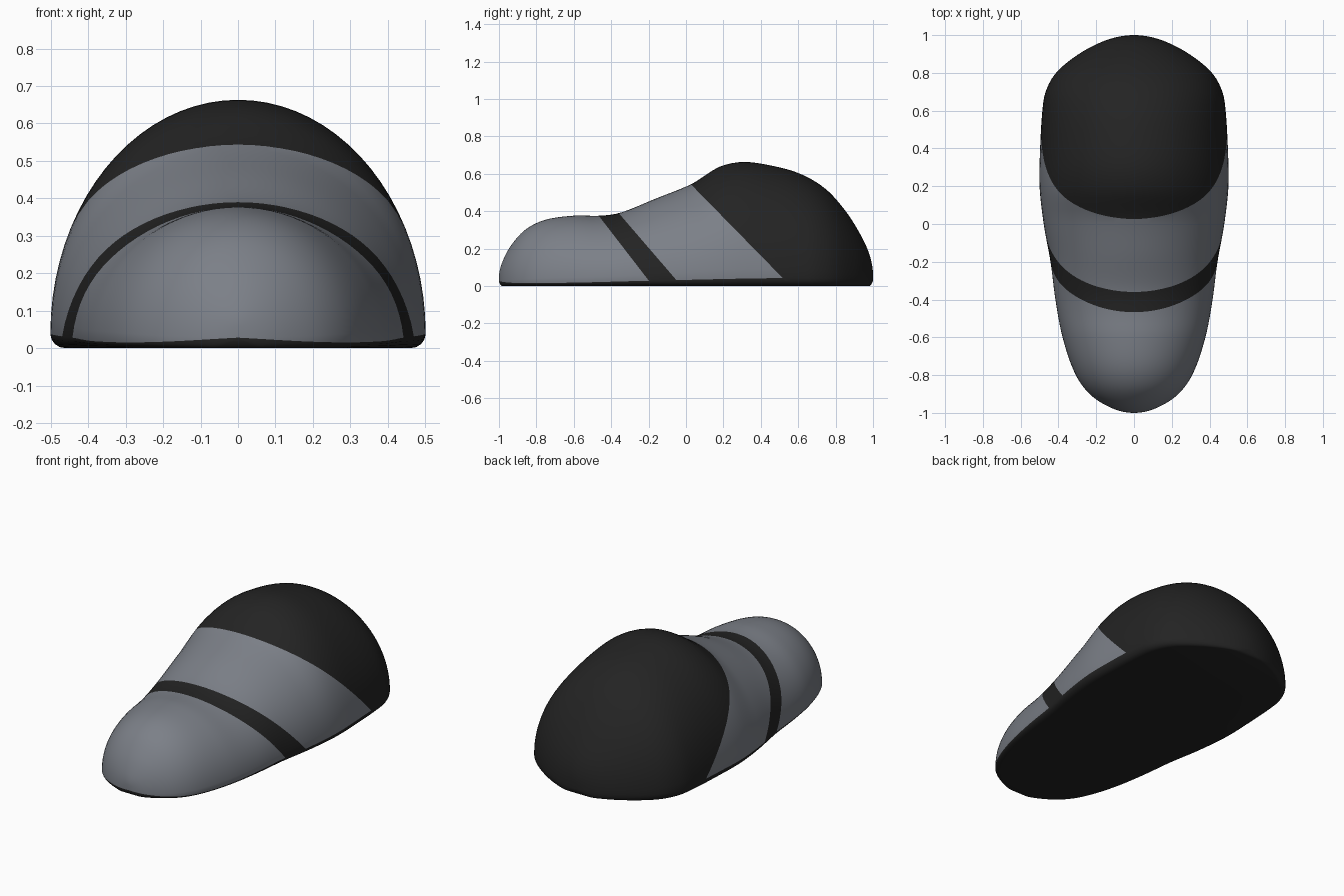
import bpy, bmesh, math
from mathutils import Vector

if "Cube" in bpy.data.objects:
    bpy.data.objects.remove(bpy.data.objects["Cube"])


def material(name, rgb):
    m = bpy.data.materials.new(name)
    m.diffuse_color = (*rgb, 1)
    m.use_nodes = True
    m.node_tree.nodes["Principled BSDF"].inputs["Base Color"].default_value = m.diffuse_color
    return m


def curve(table):
    """Smooth interpolation along the length, spaced by angle so the tips stay round."""
    p = [(math.acos(-y), v) for y, v in table]
    n = len(p)

    def slope(i):
        a, b = p[max(i - 1, 0)], p[min(i + 1, n - 1)]
        return (b[1] - a[1]) / (b[0] - a[0])

    def value(phi):
        i = max(k for k in range(n - 1) if p[k][0] <= phi + 1e-9)
        d = p[i + 1][0] - p[i][0]
        t = (phi - p[i][0]) / d
        return ((2*t**3 - 3*t**2 + 1) * p[i][1] + (t**3 - 2*t**2 + t) * d * slope(i)
                + (3*t**2 - 2*t**3) * p[i + 1][1] + (t**3 - t**2) * d * slope(i + 1))
    return value


# Half width, height and sole edge height along y
width = curve([(-1, 0), (-.97, .128), (-.9, .235), (-.8, .308), (-.6, .378), (-.4, .416),
               (-.2, .442), (0, .478), (.2, .5), (.4, .497), (.6, .485), (.7, .468),
               (.8, .413), (.9, .292), (.96, .18), (1, 0)])
height = curve([(-1, .045), (-.985, .12), (-.94, .21), (-.86, .3), (-.755, .353), (-.6, .376),
                (-.46, .376), (-.35, .392), (-.16, .468), (.03, .545), (.1, .59), (.18, .638),
                (.3, .663), (.45, .645), (.61, .6), (.745, .52), (.85, .405), (.93, .28),
                (.985, .155), (1, .055)])
sole_edge = curve([(-1, .028), (-.9, .016), (-.6, .018), (-.2, .028), (.5, .042), (1, .035)])

STATIONS, ARC = 90, 40


def section(phi):
    """Half ellipse above the sole edge, rounded corner and flat floor below it."""
    y = -math.cos(phi)
    w, h, t = width(phi), height(phi), sole_edge(phi)
    r = min(.04, .4 * w)
    floor = t * .8 * max(0, 1 - (1 - abs(y)) / .02) ** 2
    pts = [(w * math.cos(math.pi * k / ARC), t + (h - t) * math.sin(math.pi * k / ARC))
           for k in range(ARC + 1)]
    corner = [(w - r * (1 - math.cos(a)), t - (t - floor) * math.sin(a))
              for a in (math.pi / 8, math.pi / 4, 3 * math.pi / 8, math.pi / 2)]
    pts += [(-x, z) for x, z in corner] + corner[::-1]
    return [Vector((x, y, z)) for x, z in pts]


# Shell lofted through the sections
bm = bmesh.new()
rings = [[bm.verts.new(p) for p in section(math.pi * s / STATIONS)] for s in range(1, STATIONS)]
n = len(rings[0])
for a, b in zip(rings, rings[1:]):
    for k in range(n):
        f = bm.faces.new((a[k], a[(k + 1) % n], b[(k + 1) % n], b[k]))
        f.material_index = 0 if k < ARC else 1
for ring, y, phi in ((rings[0], -1, 0), (rings[-1], 1, math.pi)):
    tip = bm.verts.new((0, y, sole_edge(phi)))
    for k in range(n):
        f = bm.faces.new((ring[k], ring[(k + 1) % n], tip))
        f.material_index = 0 if k < ARC else 1
bmesh.ops.recalc_face_normals(bm, faces=bm.faces)

# Slanted colour boundaries: band front, band back, rear cap
lines = [((-.47, .38), (-.2, .03)), ((-.36, .39), (-.05, .03)), ((.025, .545), (.52, .04))]
planes = []
for (y0, z0), (y1, z1) in lines:
    co, no = Vector((0, y0, z0)), Vector((0, z0 - z1, y1 - y0)).normalized()
    planes.append((co, no))
    bmesh.ops.bisect_plane(bm, geom=bm.verts[:] + bm.edges[:] + bm.faces[:],
                           dist=.0005, plane_co=co, plane_no=no)

for f in bm.faces:
    c = f.calc_center_median()
    passed = sum((c - co).dot(no) > 0 for co, no in planes)
    if passed in (1, 3):
        f.material_index = 1

mesh = bpy.data.meshes.new("shell")
bm.to_mesh(mesh)
bm.free()
mesh.materials.append(material("slate grey", (.2, .215, .245)))
mesh.materials.append(material("soft black", (.017, .017, .017)))
shell = bpy.data.objects.new("shell", mesh)
bpy.context.collection.objects.link(shell)
bpy.context.view_layer.objects.active = shell
shell.select_set(True)
bpy.ops.object.shade_smooth_by_angle(angle=math.radians(40))
